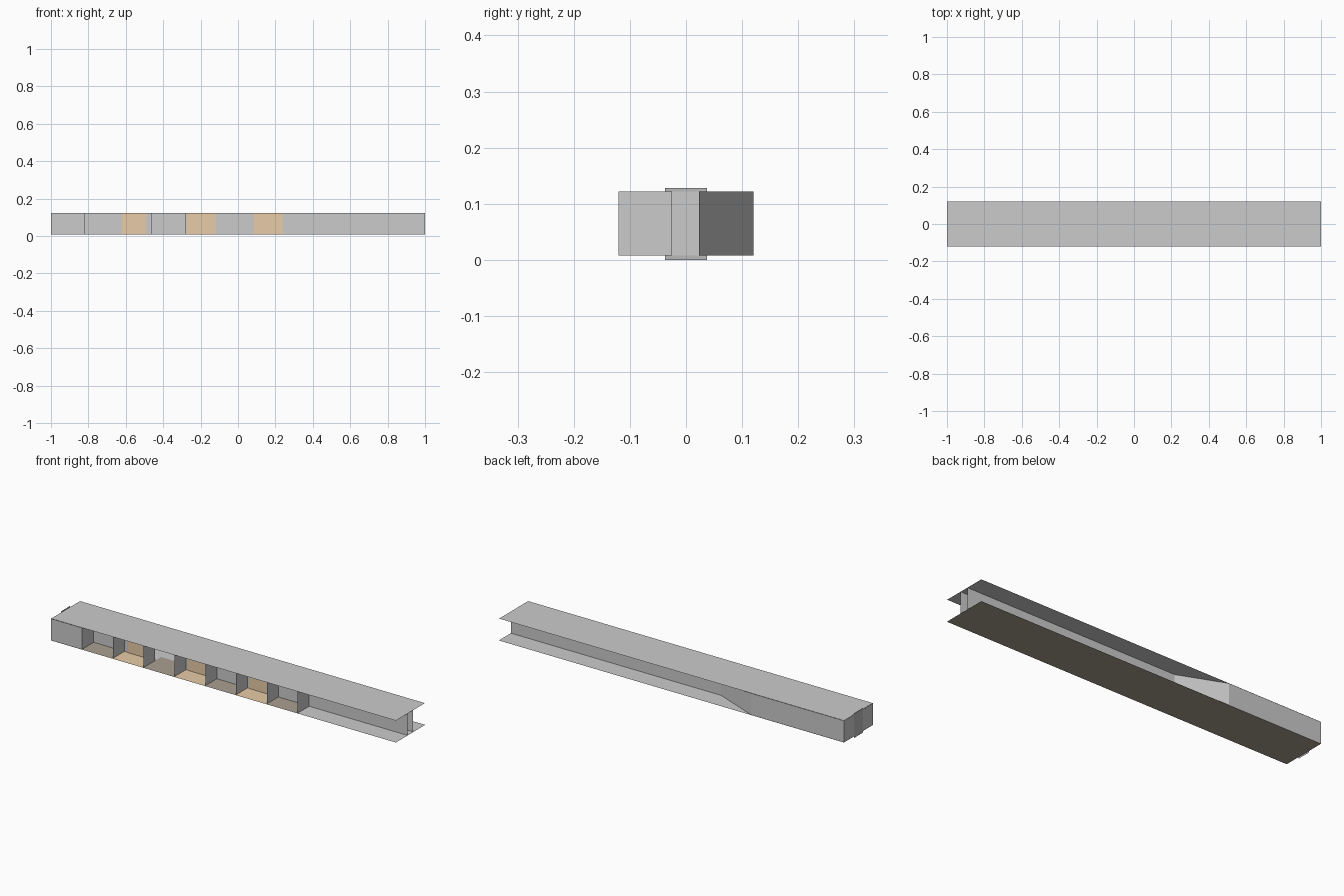
import bpy

if "Cube" in bpy.data.objects:
    bpy.data.objects.remove(bpy.data.objects["Cube"])

Z0, Z1 = 0.008, 0.122          # floor and ceiling heights
Y_OUT, Y_FRONT, Y_BACK = 0.12, -0.025, 0.023   # outer edge and corridor walls
PITCH = 0.1786                 # room width
ROOM_X = [-0.82 + PITCH * i for i in range(8)]


def material(name, rgb):
    m = bpy.data.materials.new(name)
    m.diffuse_color = (*rgb, 1)
    m.use_nodes = True
    m.node_tree.nodes["Principled BSDF"].inputs["Base Color"].default_value = m.diffuse_color
    return m


GREY = material("pale grey", (0.60, 0.60, 0.60))
DOOR = material("door grey", (0.48, 0.48, 0.48))
TAN = material("tan", (0.80, 0.60, 0.39))
BROWN = material("grey brown", (0.40, 0.35, 0.28))


def mesh(name, verts, faces, mat):
    me = bpy.data.meshes.new(name)
    me.from_pydata(verts, [], faces)
    me.materials.append(mat)
    ob = bpy.data.objects.new(name, me)
    bpy.context.collection.objects.link(ob)
    return ob


def wall(name, path, mat=GREY, z0=Z0, z1=Z1):
    """Thin wall standing along a plan path; it faces right of the path."""
    verts = [(x, y, z) for x, y in path for z in (z0, z1)]
    faces = [(2 * i, 2 * i + 2, 2 * i + 3, 2 * i + 1) for i in range(len(path) - 1)]
    return mesh(name, verts, faces, mat)


def slab(name, x0, x1, y0, y1, z, mat, up=True):
    """Thin horizontal sheet."""
    face = (0, 1, 2, 3) if up else (3, 2, 1, 0)
    return mesh(name, [(x0, y0, z), (x1, y0, z), (x1, y1, z), (x0, y1, z)], [face], mat)


# roof, floor and underside
slab("roof", -1, 1, -Y_OUT, Y_OUT, Z1 + 0.0005, GREY)
slab("floor", -1, 1, -Y_OUT, Y_OUT, Z0 + 0.001, GREY)
slab("underside", -1, 1, -Y_OUT, Y_OUT, Z0 - 0.0005, BROWN, up=False)

# back wall: flush, then slanting in to the corridor
wall("back_wall", [(1, Y_BACK), (-0.22, Y_BACK), (-0.46, Y_OUT), (-1, Y_OUT)])

# closed left end and its door panel, slightly taller than the building
wall("left_end_wall", [(-1, Y_OUT), (-1, -Y_OUT)])
wall("end_door", [(-1.0, 0.037), (-1.0, -0.037)], DOOR, 0.0, 0.128).location.x = -0.001

# flush front wall and corridor front wall, with one room open to the corridor
wall("front_wall", [(-1, -Y_OUT), (ROOM_X[0], -Y_OUT)])
wall("corridor_wall_left", [(ROOM_X[0], Y_FRONT), (ROOM_X[2], Y_FRONT)])
wall("corridor_wall_right", [(ROOM_X[3], Y_FRONT), (1, Y_FRONT)])

# room dividers
for i, x in enumerate(ROOM_X):
    wall(f"divider_{i}", [(x, -Y_OUT), (x, Y_FRONT)])

# room floors: brown in the grey rooms, tan floor and back panel in the others
for i in range(7):
    x0, x1 = ROOM_X[i], ROOM_X[i + 1]
    tan = i % 2 == 1
    back = Y_BACK if i == 2 else Y_FRONT
    slab(f"room_floor_{i}", x0, x1, -Y_OUT, back, Z0 + 0.002, TAN if tan else BROWN)
    if tan:
        a, b = (-0.62, -0.49) if i == 1 else (x0 + 0.012, x1 - 0.012)
        wall(f"tan_panel_{i}", [(a, Y_FRONT - 0.002), (b, Y_FRONT - 0.002)], TAN)
